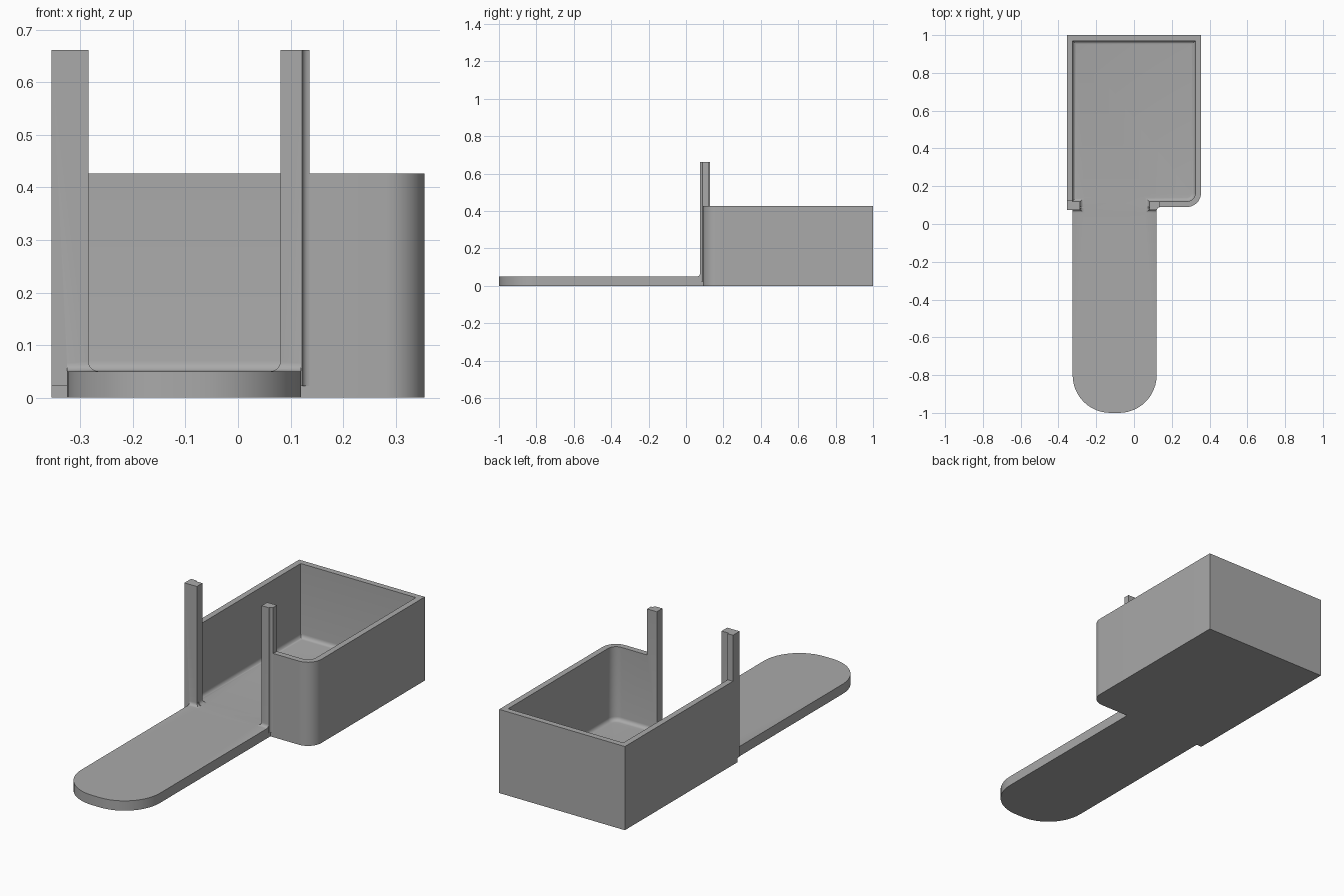
import bpy, bmesh, math
from mathutils import Vector

cube = bpy.data.objects.get("Cube")
if cube:
    bpy.data.objects.remove(cube, do_unlink=True)

grey = bpy.data.materials.new("plain grey")
grey.use_nodes = True
grey.diffuse_color = (0.4, 0.4, 0.4, 1)
grey.node_tree.nodes["Principled BSDF"].inputs["Base Color"].default_value = (0.4, 0.4, 0.4, 1)


def outline(corners, steps=12):
    """Counter-clockwise (x, y, radius) corners to a rounded right-angled outline."""
    pts = []
    for i, (x, y, r) in enumerate(corners):
        p = Vector((x, y))
        if not r:
            pts.append(p)
            continue
        before = (Vector(corners[i - 1][:2]) - p).normalized()
        after = (Vector(corners[(i + 1) % len(corners)][:2]) - p).normalized()
        centre = p + (before + after) * r
        for k in range(steps + 1):
            a = math.pi / 2 * k / steps
            pts.append(centre - after * r * math.cos(a) - before * r * math.sin(a))
    return pts


def prism(name, pts, z0, z1, bottom_round=0, rounded_edge=lambda e: True):
    bm = bmesh.new()
    base = bm.faces.new([bm.verts.new((p[0], p[1], z0)) for p in pts])
    top = bmesh.ops.extrude_face_region(bm, geom=[base])["geom"]
    bmesh.ops.translate(bm, vec=(0, 0, z1 - z0),
                        verts=[g for g in top if isinstance(g, bmesh.types.BMVert)])
    if bottom_round:
        edges = [e for e in bm.edges
                 if all(abs(v.co.z - z0) < 1e-5 for v in e.verts) and rounded_edge(e)]
        bmesh.ops.bevel(bm, geom=edges, offset=bottom_round, segments=5,
                        profile=0.5, affect='EDGES')
    bmesh.ops.recalc_face_normals(bm, faces=bm.faces[:])
    mesh = bpy.data.meshes.new(name)
    bm.to_mesh(mesh)
    bm.free()
    obj = bpy.data.objects.new(name, mesh)
    obj.data.materials.append(grey)
    bpy.context.collection.objects.link(obj)
    return obj


def box(x0, x1, y0, y1):
    return [(x0, y0), (x1, y0), (x1, y1), (x0, y1)]


def combine(target, other, operation):
    mod = target.modifiers.new(operation.lower(), 'BOOLEAN')
    mod.operation, mod.solver, mod.object = operation, 'EXACT', other
    bpy.context.view_layer.objects.active = target
    bpy.ops.object.modifier_apply(modifier=mod.name)
    bpy.data.objects.remove(other, do_unlink=True)


# Solid box with one rounded front corner
tray = prism("tray_with_tongue", outline([
    (-0.355, 0.09, 0), (0.355, 0.09, 0.075), (0.355, 1, 0), (-0.355, 1, 0)]), 0, 0.427)

# Upright posts beside the opening; the left one has a coved outer edge
right_post = prism("right_post", box(-0.355, -0.285, 0.075, 0.128), 0.022, 0.662)
cove = [(0.136 - 0.014 * math.cos(a), 0.075 + 0.014 * math.sin(a))
        for a in (math.pi / 2 * k / 5 for k in range(6))]
left_post = prism("left_post", [(0.08, 0.075)] + cove + [(0.136, 0.128), (0.08, 0.128)],
                  0.022, 0.662)
combine(tray, right_post, 'UNION')
combine(tray, left_post, 'UNION')

# Flat tongue with a rounded tip
tongue = prism("tongue", outline([
    (-0.325, -1, 0.2), (0.12, -1, 0.2), (0.12, 0.3, 0), (-0.325, 0.3, 0)]), 0, 0.05)
combine(tray, tongue, 'UNION')

# Small cove where the posts rise from the tongue, turned from an upright prism
r = 0.016
curve = [(0.075 - r + r * math.sin(a), 0.05 + r - r * math.cos(a))
         for a in (math.pi / 2 * k / 5 for k in range(6))]
foot = prism("foot_cove", curve + [(0.085, 0.05 + r), (0.085, 0.045), (0.075 - r, 0.045)],
             -0.325, 0.12)
for v in foot.data.vertices:
    v.co = (v.co.z, v.co.x, v.co.y)
combine(tray, foot, 'UNION')

# Hollow inside, with a softened floor edge
cavity = prism("cavity_cutter", outline([
    (-0.325, 0.12, 0), (0.325, 0.12, 0.045), (0.325, 0.97, 0), (-0.325, 0.97, 0)]),
    0.05, 0.8, 0.02)
combine(tray, cavity, 'DIFFERENCE')

# Front opening between the posts, with rounded lower corners
opening = prism("opening_cutter", box(-0.285, 0.081, 0.03, 0.16), 0.05, 0.8, 0.02,
                lambda e: abs(e.verts[0].co.x - e.verts[1].co.x) < 1e-5)
combine(tray, opening, 'DIFFERENCE')

bpy.ops.object.select_all(action='DESELECT')
tray.select_set(True)
bpy.context.view_layer.objects.active = tray
bpy.ops.object.shade_smooth_by_angle(angle=math.radians(30))
